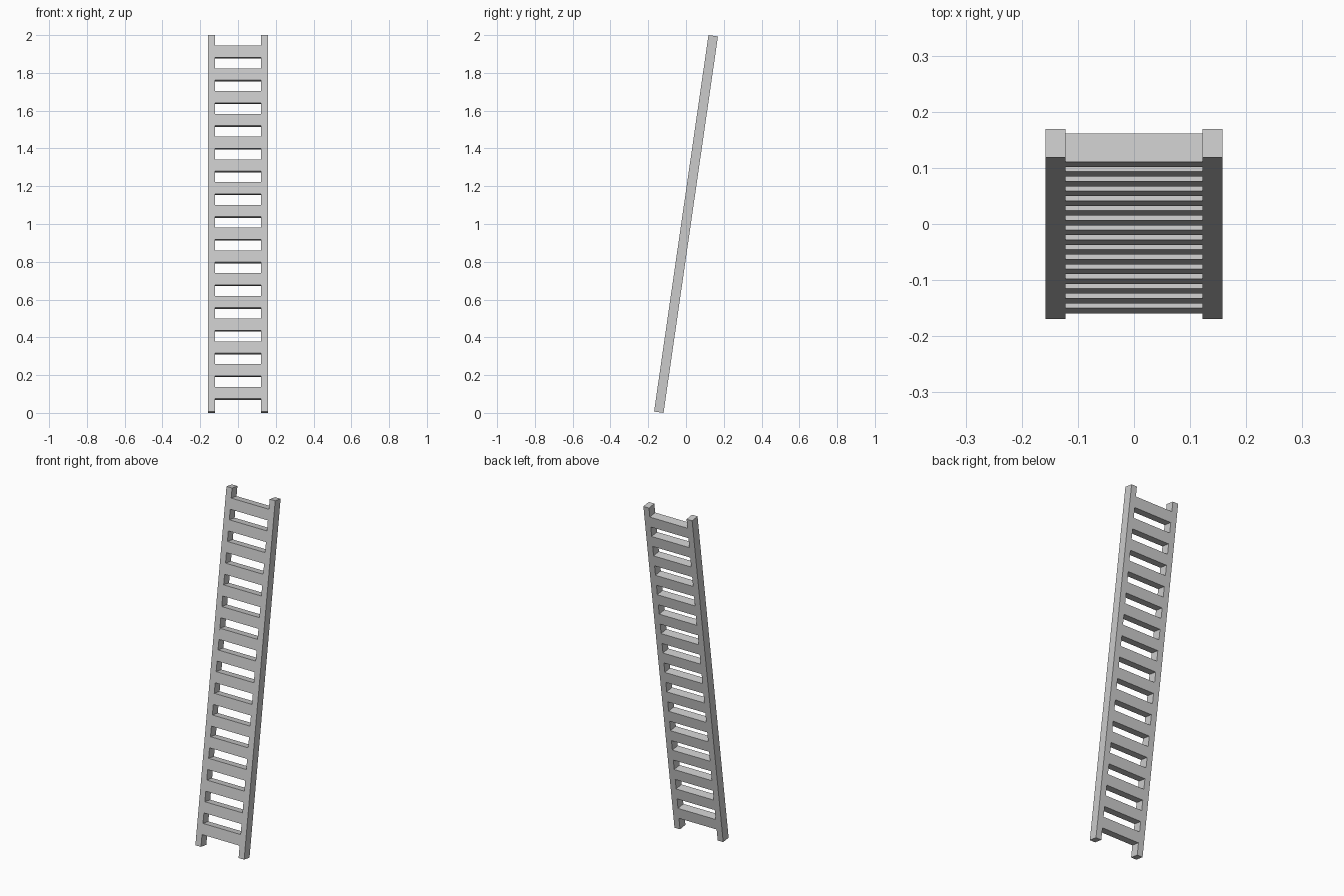
import bpy, bmesh, math
from mathutils import Matrix, Vector

if "Cube" in bpy.data.objects:
    bpy.data.objects.remove(bpy.data.objects["Cube"])

TILT = math.radians(8.22)      # ladder leans back towards +y
LENGTH, DEPTH = 2.0135, 0.0505
OUTER, INNER = 0.158, 0.122    # rail edges in x
RUNGS, PITCH, RUNG_H = 16, 0.1217, 0.0625
LEAN = Matrix.Translation((0, 0, 1)) @ Matrix.Rotation(-TILT, 4, 'X')


def box(name, centre, size):
    """Box placed in the ladder's own leaning frame."""
    mesh = bpy.data.meshes.new(name)
    bm = bmesh.new()
    bmesh.ops.create_cube(bm, size=1, matrix=Matrix.Diagonal((*size, 1)))
    bm.to_mesh(mesh)
    bm.free()
    obj = bpy.data.objects.new(name, mesh)
    obj.matrix_world = LEAN @ Matrix.Translation(Vector(centre))
    bpy.context.collection.objects.link(obj)
    return obj


# Side rails
for side, label in ((-1, "left"), (1, "right")):
    box(f"{label}_rail", (side * (OUTER + INNER) / 2, 0, 0),
        (OUTER - INNER, DEPTH, LENGTH))

# Flat rungs between the rails, evenly spaced down from the top
top = LENGTH / 2 - 0.0565 - RUNG_H / 2
for i in range(RUNGS):
    box(f"rung_{i + 1}", (0, 0, top - i * PITCH), (2 * INNER, DEPTH, RUNG_H))
